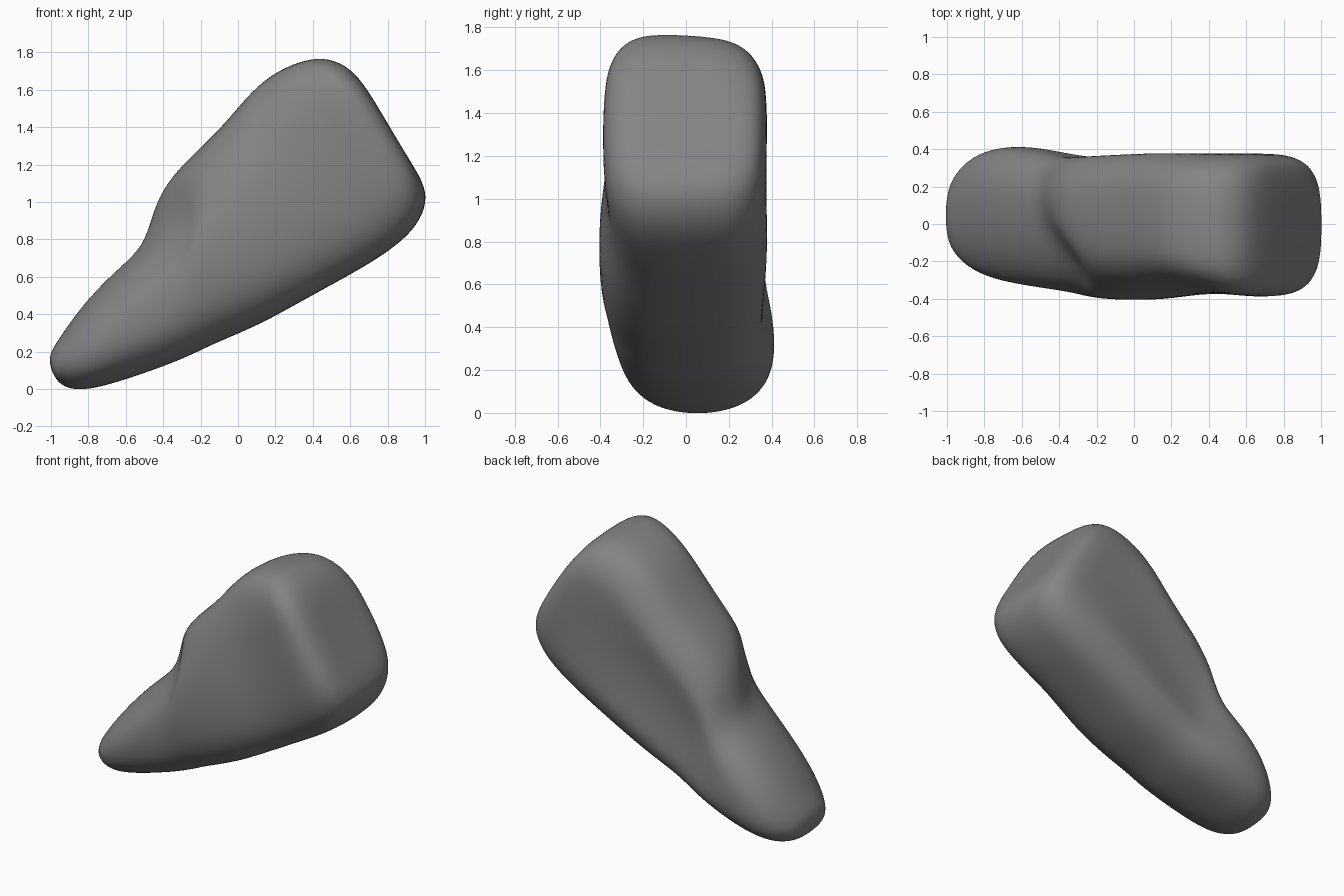
import bpy, bmesh
from math import sin, cos, tau, copysign

# Slanted ribs from the narrow tip to the blunt end:
# bottom x, bottom z, top x, top z, y min, y max, squareness, top tilt
RIBS = [
    (-0.98, 0.06, -1.005, 0.12, -0.06, 0.14, 2.0, 0),
    (-0.93, 0.005, -1.01, 0.19, -0.14, 0.24, 2.0, 0),
    (-0.82, -0.01, -0.95, 0.28, -0.235, 0.345, 2.1, 0.02),
    (-0.66, 0.03, -0.84, 0.44, -0.30, 0.41, 2.3, 0.03),
    (-0.45, 0.10, -0.68, 0.61, -0.335, 0.42, 2.5, 0.03),
    (-0.27, 0.17, -0.53, 0.74, -0.36, 0.405, 2.6, 0.01),
    (-0.15, 0.23, -0.48, 0.88, -0.38, 0.40, 2.6, 0),
    (-0.03, 0.28, -0.44, 1.02, -0.40, 0.40, 2.7, 0),
    (0.14, 0.355, -0.34, 1.17, -0.41, 0.405, 2.9, 0),
    (0.32, 0.455, -0.10, 1.385, -0.41, 0.41, 3.1, 0),
    (0.52, 0.565, 0.04, 1.56, -0.38, 0.41, 3.2, -0.01),
    (0.70, 0.665, 0.17, 1.68, -0.375, 0.40, 3.4, -0.02),
    (0.85, 0.765, 0.32, 1.75, -0.385, 0.39, 3.5, -0.02),
    (0.96, 0.87, 0.45, 1.775, -0.395, 0.38, 3.4, -0.02),
    (1.015, 1.00, 0.57, 1.735, -0.36, 0.35, 3.2, -0.02),
    (0.99, 1.11, 0.66, 1.65, -0.27, 0.27, 2.8, -0.01),
    (0.90, 1.25, 0.77, 1.47, -0.11, 0.11, 2.3, 0),
]
# Shallow hollows by rib: middle of the back face, upper part of the front face
BACK_HOLLOW = {5: 0.06, 6: 0.12, 7: 0.15, 8: 0.16, 9: 0.15, 10: 0.12, 11: 0.08, 12: 0.04}
FRONT_HOLLOW = {6: 0.06, 7: 0.11, 8: 0.14, 9: 0.12, 10: 0.10, 11: 0.08, 12: 0.04}
# Slant of the top crease: its front end lies further up the body
SLANT = {3: 0.03, 4: 0.09, 5: 0.17, 6: 0.18, 7: 0.15, 8: 0.08, 9: 0.02}
SIDES = 28


def power(value, n):
    return copysign(abs(value) ** (2 / n), value)


def smooth(value):
    s = min(1, max(0, value))
    return s * s * (3 - 2 * s)


def add_rib(bm, index, rib):
    bx, bz, tx, tz, y0, y1, n, tilt = rib
    ring = []
    for k in range(SIDES):
        a = tau * k / SIDES
        u, v = power(cos(a), n), power(sin(a), n)
        t = (v + 1) / 2
        slant = SLANT.get(index, 0) * smooth(0.25 - u) * smooth(v + 0.2)
        x = bx + (tx - bx) * t + slant
        z = bz + (tz - bz) * t + tilt * u * max(0, v) + slant * 0.7
        if u > 0:
            u *= 1 - BACK_HOLLOW.get(index, 0) * max(0, 1 - (v / 0.6) ** 2)
        else:
            u *= 1 - FRONT_HOLLOW.get(index, 0) * smooth((v - 0.1) / 0.6)
        y = (y0 + y1) / 2 + u * (y1 - y0) / 2
        ring.append(bm.verts.new((x, y, z)))
    return ring


# Loft the body through the ribs and close both ends
bm = bmesh.new()
rings = [add_rib(bm, i, r) for i, r in enumerate(RIBS)]
for a, b in zip(rings, rings[1:]):
    for k in range(SIDES):
        j = (k + 1) % SIDES
        bm.faces.new((a[k], a[j], b[j], b[k]))
bm.faces.new(rings[0])
bm.faces.new(rings[-1])
bmesh.ops.recalc_face_normals(bm, faces=bm.faces)
for f in bm.faces:
    f.smooth = True
mesh = bpy.data.meshes.new("smooth_body")
bm.to_mesh(mesh)
bm.free()
body = bpy.data.objects.new("smooth_body", mesh)
bpy.context.collection.objects.link(body)

# Soften the surface
sub = body.modifiers.new("soften", "SUBSURF")
sub.levels = sub.render_levels = 2

# Dark grey colour
grey = bpy.data.materials.new("dark_grey")
grey.diffuse_color = (0.23, 0.23, 0.23, 1)
mesh.materials.append(grey)
